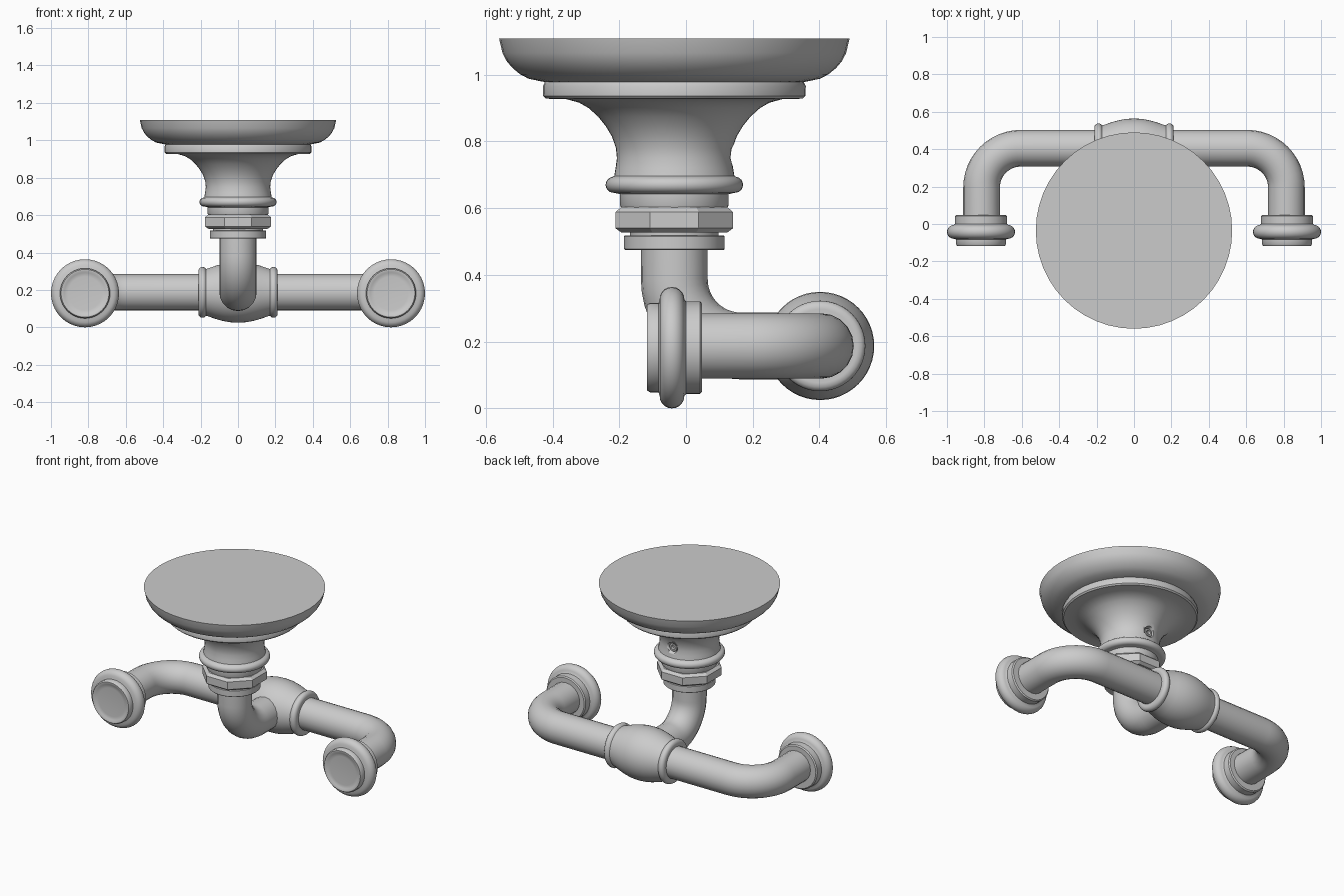
import bpy, bmesh
from math import sin, cos, pi, radians
from mathutils import Vector, Matrix

if "Cube" in bpy.data.objects:
    bpy.data.objects.remove(bpy.data.objects["Cube"])

CY = -0.035            # y of the upright axis
PIPE_Y, PIPE_Z, PIPE_R = 0.405, 0.187, 0.098


def finish(ob, angle=35):
    me = ob.data
    me.polygons.foreach_set("use_smooth", [True] * len(me.polygons))
    me.set_sharp_from_angle(angle=radians(angle))
    return ob


def arc(c, r, a0, a1, n=8):
    """Points on an arc in a 2D plane, angles in degrees."""
    return [(c[0] + r * cos(radians(a0 + (a1 - a0) * i / n)),
             c[1] + r * sin(radians(a0 + (a1 - a0) * i / n))) for i in range(n + 1)]


def lathe(name, profile, origin, axis=(0, 0, 1), sides=48, phase=0.0, angle=35):
    """Revolve (radius, distance) points about an axis; the ends are closed."""
    prof = [(0, profile[0][1])] + list(profile) + [(0, profile[-1][1])]
    m = Matrix.Translation(origin) @ Vector(axis).to_track_quat('Z', 'Y').to_matrix().to_4x4()
    bm = bmesh.new()
    rings = [[bm.verts.new(m @ Vector((r * cos(phase + 2 * pi * k / sides),
                                       r * sin(phase + 2 * pi * k / sides), d)))
              for k in range(sides)] for r, d in prof]
    for a, b in zip(rings, rings[1:]):
        for k in range(sides):
            j = (k + 1) % sides
            bm.faces.new((a[k], a[j], b[j], b[k]))
    bmesh.ops.remove_doubles(bm, verts=bm.verts, dist=1e-5)
    bmesh.ops.recalc_face_normals(bm, faces=bm.faces)
    me = bpy.data.meshes.new(name)
    bm.to_mesh(me)
    bm.free()
    ob = bpy.data.objects.new(name, me)
    bpy.context.collection.objects.link(ob)
    return finish(ob, angle)


def pipe(name, points, radius):
    """Round tube along a path, converted to a mesh."""
    cu = bpy.data.curves.new(name + "_path", 'CURVE')
    cu.dimensions = '3D'
    cu.bevel_depth, cu.bevel_resolution, cu.use_fill_caps = radius, 8, True
    sp = cu.splines.new('POLY')
    sp.points.add(len(points) - 1)
    for p, co in zip(sp.points, points):
        p.co = (*co, 1)
    tmp = bpy.data.objects.new(name + "_path", cu)
    bpy.context.collection.objects.link(tmp)
    dg = bpy.context.evaluated_depsgraph_get()
    me = bpy.data.meshes.new_from_object(tmp.evaluated_get(dg))
    bpy.data.objects.remove(tmp)
    ob = bpy.data.objects.new(name, me)
    bpy.context.collection.objects.link(ob)
    return finish(ob)


def mirror_x(ob):
    ob.modifiers.new("Mirror", 'MIRROR').use_axis[0] = True


# Dish, stepped ring, flared neck and bead as one turned body
base = (0, CY, 0)
body = lathe("dish_and_neck",
             [(0.133, 0.515), (0.133, 0.59), (0.158, 0.598), (0.163, 0.61), (0.163, 0.642), (0.18, 0.646)]
             + arc((0.182, 0.67), 0.024, -80, 80)
             + [(0.18, 0.697), (0.176, 0.72), (0.172, 0.75), (0.175, 0.78), (0.187, 0.815),
                (0.205, 0.845), (0.228, 0.874), (0.257, 0.9), (0.285, 0.916), (0.325, 0.927),
                (0.385, 0.928), (0.393, 0.936), (0.394, 0.965), (0.388, 0.978), (0.40, 0.98),
                (0.437, 0.988), (0.462, 1.001), (0.485, 1.02), (0.502, 1.04), (0.515, 1.065),
                (0.525, 1.108)], base)

# Set screw in a hole at the back of the neck
hole = lathe("screw_hole_cutter", [(0.034, 0.14), (0.034, 0.26)], (0, CY, 0.76), (0, 1, 0), 24)
hole.hide_render = hole.hide_viewport = True
hole.display_type = 'WIRE'
cut = body.modifiers.new("ScrewHole", 'BOOLEAN')
cut.operation, cut.object = 'DIFFERENCE', hole
lathe("set_screw", [(0.027, 0.13), (0.027, 0.162), (0.024, 0.166), (0.014, 0.166), (0.014, 0.148)],
      (0, CY, 0.76), (0, 1, 0), 24)

# Eight-sided nut and the collar below it
lathe("nut", [(0.172, 0.527), (0.191, 0.54), (0.191, 0.588), (0.172, 0.603)],
      base, sides=8, phase=pi / 8, angle=10)
lathe("collar", [(0.148, 0.475), (0.151, 0.478), (0.151, 0.515), (0.148, 0.518)], base)

# Upright pipe bending back into the barrel
bend = arc((CY + 0.2, PIPE_Z + 0.2), 0.2, 180, 270, 12)
pipe("upright_elbow", [(0, CY, 0.5)] + [(0, y, z) for y, z in bend] + [(0, PIPE_Y, PIPE_Z)], 0.1)

# Barrel-shaped fitting with a bead at each end
half = [(0.162, 0.0), (0.160, 0.04), (0.153, 0.08), (0.142, 0.12), (0.126, 0.165)] \
    + arc((0.115, 0.19), 0.022, 70, -70)[::1]
half = half[:4] + [(0.127, 0.163)] + [(0.114 + 0.022 * sin(radians(a)), 0.19 - 0.022 * cos(radians(a)))
                                      for a in range(30, 181, 25)] + [(0.11, 0.212)]
lathe("barrel_fitting", [(r, -d) for r, d in half[:0:-1]] + half,
      (0, PIPE_Y - 0.003, PIPE_Z), (1, 0, 0))

# Side arms, curving forward
arm = pipe("side_arm", [(0.1, PIPE_Y, PIPE_Z)]
           + [(x, y, PIPE_Z) for x, y in arc((0.605, PIPE_Y - 0.21), 0.21, 90, 0, 12)]
           + [(0.815, 0.0, PIPE_Z)], PIPE_R)
mirror_x(arm)

# Round end caps with a bulging rim
cap = lathe("end_cap",
            [(0.132, -0.048), (0.139, -0.042), (0.139, 0.0)]
            + arc((0.145, 0.042), 0.037, -90, 90, 10)
            + [(0.134, 0.082), (0.134, 0.108), (0.128, 0.117), (0.119, 0.117), (0.11, 0.111), (0.09, 0.109)],
            (0.818, 0, 0.182), (0, -1, 0), 40)
mirror_x(cap)
